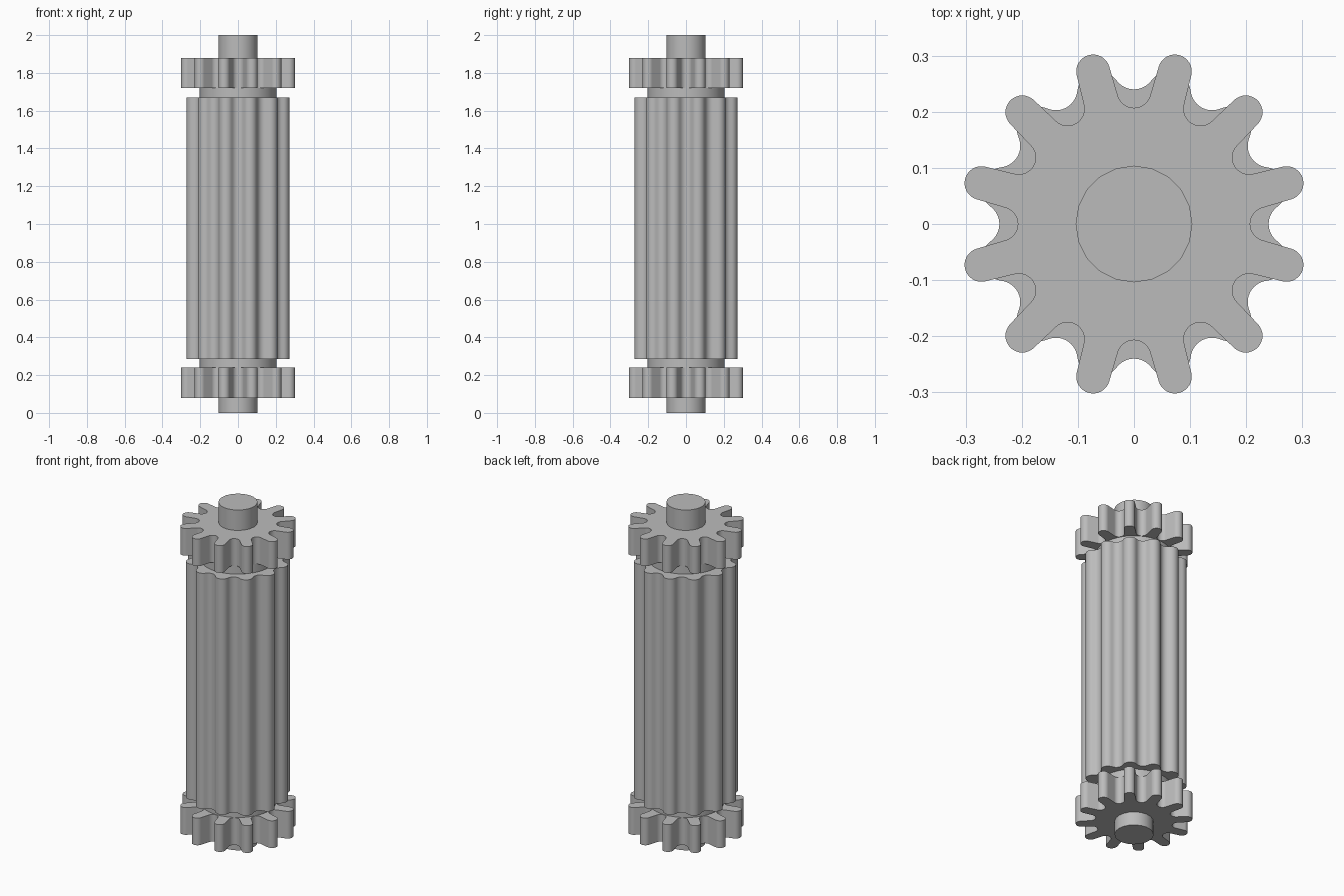
import bpy, bmesh, math
from mathutils import Vector

if "Cube" in bpy.data.objects:
    bpy.data.objects.remove(bpy.data.objects["Cube"])

TEETH = 12
STEP = 2 * math.pi / TEETH

steel = bpy.data.materials.new("grey_steel")
steel.diffuse_color = (0.5, 0.5, 0.5, 1)
steel.use_nodes = True
steel.node_tree.nodes["Principled BSDF"].inputs["Base Color"].default_value = steel.diffuse_color


def arc(cx, cy, r, a0, a1, n):
    return [Vector((cx + r * math.cos(a0 + (a1 - a0) * i / n),
                    cy + r * math.sin(a0 + (a1 - a0) * i / n))) for i in range(n + 1)]


def toothed_outline(valley_c, valley_r, tip_c, tip_r):
    """Round valleys and round tips joined by their common inner tangent."""
    tx, ty = tip_c * math.cos(STEP / 2), tip_c * math.sin(STEP / 2)
    dx, dy = tx - valley_c, ty
    swing = math.acos(min(1, (valley_r + tip_r) / math.hypot(dx, dy)))
    a = math.atan2(dy, dx) + swing          # tangent point direction on the valley
    half = arc(valley_c, 0, valley_r, math.pi, a, 7)
    half += arc(tx, ty, tip_r, a - math.pi, STEP / 2, 8)
    # mirror the half tooth about the tooth axis, then repeat around the circle
    c, s = math.cos(STEP), math.sin(STEP)
    other = [Vector((c * p.x + s * p.y, s * p.x - c * p.y)) for p in reversed(half[1:-1])]
    pitch = half + other
    pts = []
    for k in range(TEETH):
        c, s = math.cos(k * STEP), math.sin(k * STEP)
        pts += [Vector((c * p.x - s * p.y, s * p.x + c * p.y)) for p in pitch]
    clean = []
    for p in pts:
        if not clean or (p - clean[-1]).length > 1e-4:
            clean.append(p)
    return clean


def extrude(name, outline, z0, z1):
    bm = bmesh.new()
    low = [bm.verts.new((p.x, p.y, z0)) for p in outline]
    high = [bm.verts.new((p.x, p.y, z1)) for p in outline]
    bm.faces.new(low[::-1])
    bm.faces.new(high)
    n = len(outline)
    for i in range(n):
        j = (i + 1) % n
        bm.faces.new((low[i], low[j], high[j], high[i]))
    me = bpy.data.meshes.new(name)
    bm.to_mesh(me)
    bm.free()
    me.materials.append(steel)
    ob = bpy.data.objects.new(name, me)
    bpy.context.collection.objects.link(ob)
    bpy.ops.object.select_all(action='DESELECT')
    ob.select_set(True)
    bpy.context.view_layer.objects.active = ob
    bpy.ops.object.shade_smooth_by_angle(angle=math.radians(35))


def circle(r, n):
    return arc(0, 0, r, 0, 2 * math.pi, n)[:-1]


# Central shaft and the collar core showing between gears and roller
extrude("shaft", circle(0.104, 20), 0, 2)
extrude("collar_core", circle(0.204, 48), 0.16, 1.80)

# Long fluted roller
extrude("fluted_roller", toothed_outline(0.278, 0.038, 0.2423, 0.038), 0.285, 1.67)

# Matching gears at both ends
gear = toothed_outline(0.237, 0.030, 0.2816, 0.030)
extrude("lower_gear", gear, 0.08, 0.24)
extrude("upper_gear", gear, 1.72, 1.88)
